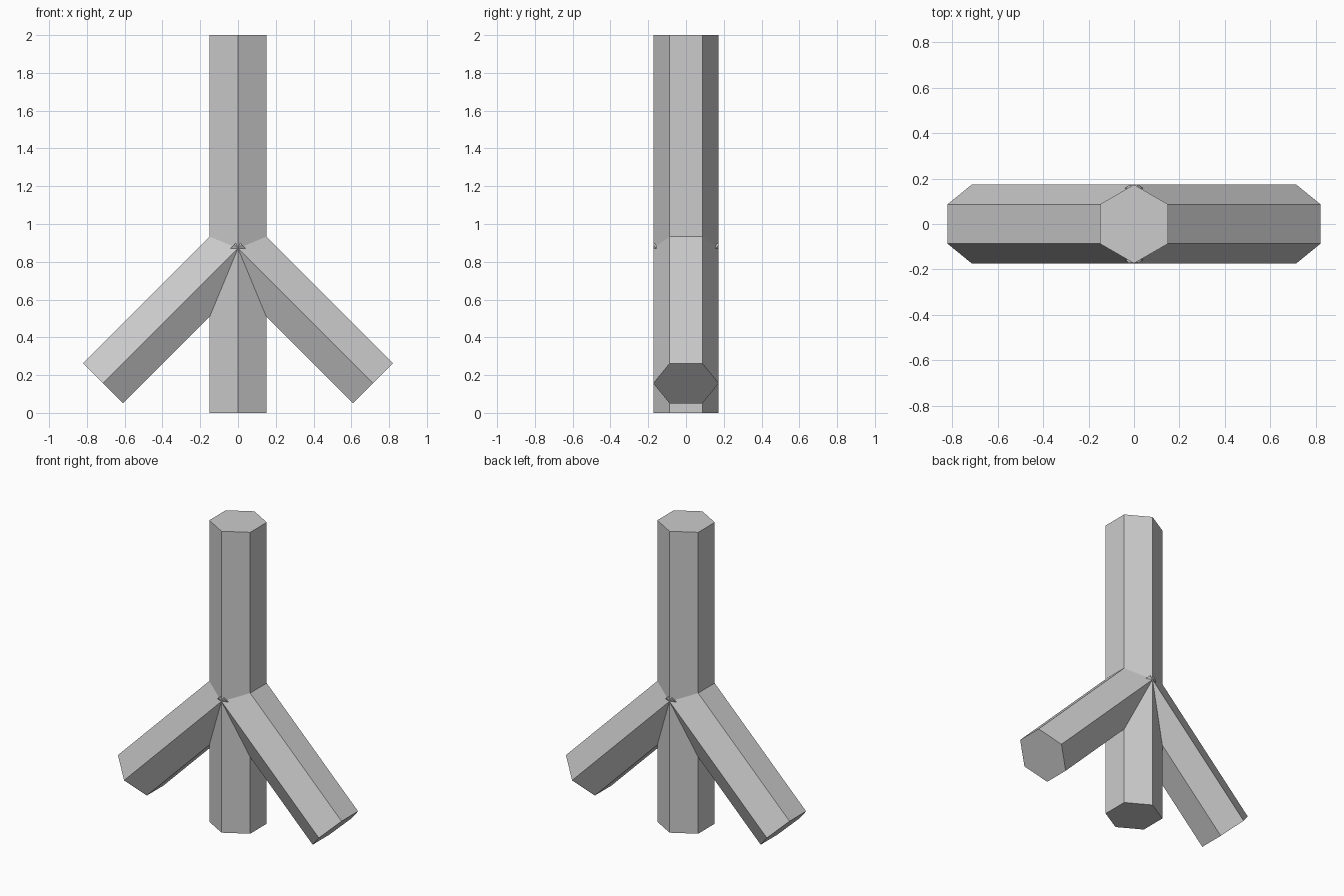
import bpy
from math import pi
from mathutils import Matrix, Vector

if "Cube" in bpy.data.objects:
    bpy.data.objects.remove(bpy.data.objects["Cube"])

R = 0.1732  # corner radius of every hexagonal beam


def hex_beam(name, start, end):
    """Six-sided beam between two points in the xz plane, corners facing +-y."""
    a, b = Vector(start), Vector(end)
    bpy.ops.mesh.primitive_cylinder_add(vertices=6, radius=R, depth=(b - a).length)
    ob = bpy.context.object
    ob.name = name
    d = (b - a).normalized()
    y = Vector((0, 1, 0))
    x = y.cross(d)
    rot = Matrix((x, y, d)).transposed().to_4x4()
    ob.matrix_world = Matrix.Translation((a + b) / 2) @ rot
    return ob


# Upright post
hex_beam("post", (0, 0, 0), (0, 0, 2))

# Two slanted braces, crossing slightly past the centre line
for side, name in ((1, "right_brace"), (-1, "left_brace")):
    hex_beam(name, (-0.02 * side, 0, 0.891), (0.715 * side, 0, 0.156))
